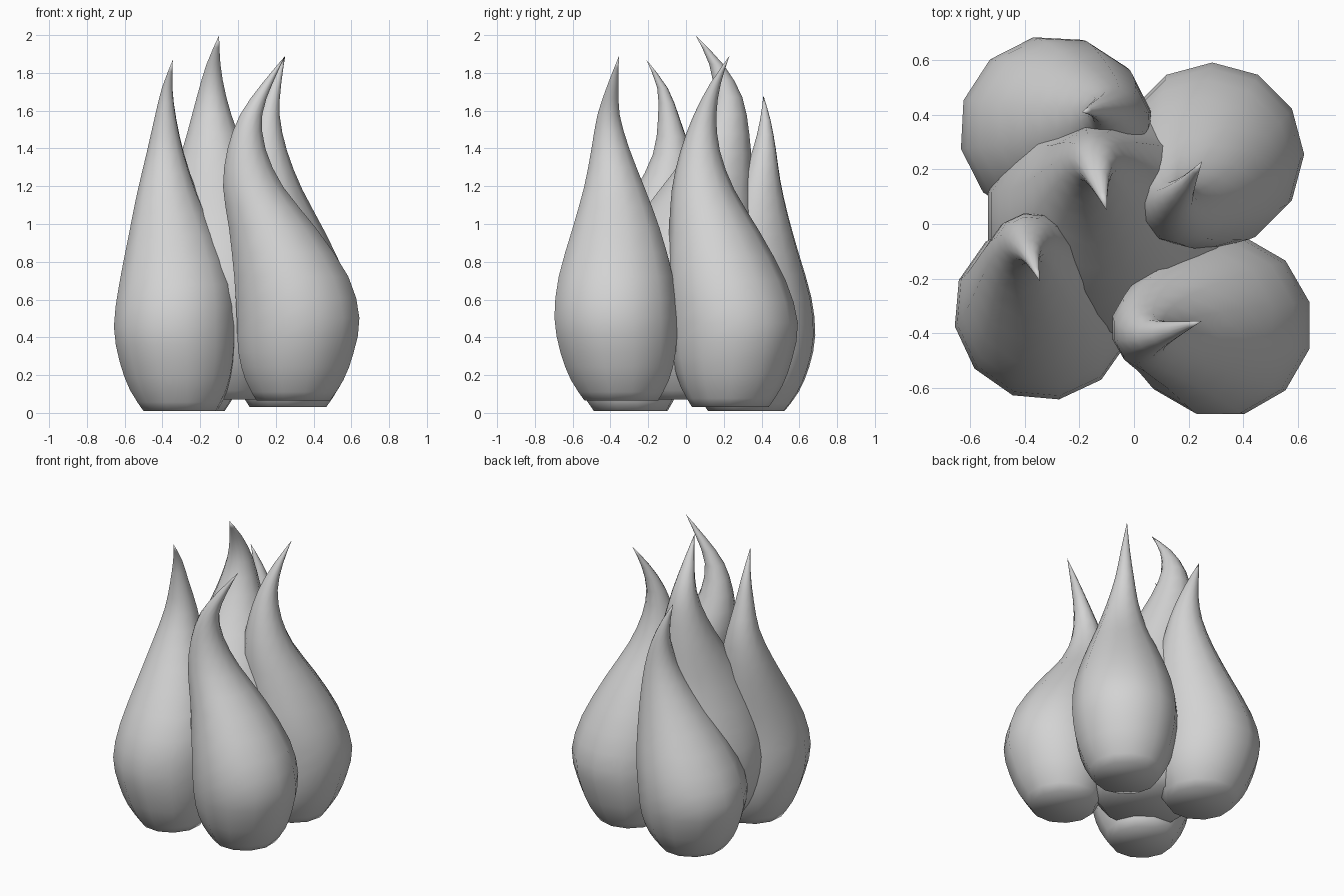
import bpy
import bmesh
from math import cos, sin, tau, radians
from mathutils import Vector

SIDES = 12

old = bpy.data.objects.get("Cube")
if old:
    bpy.data.objects.remove(old, do_unlink=True)

# Single plain material
grey = bpy.data.materials.new("mid_grey")
grey.use_nodes = True
grey.diffuse_color = (0.65, 0.65, 0.65, 1)
grey.node_tree.nodes["Principled BSDF"].inputs["Base Color"].default_value = (0.65, 0.65, 0.65, 1)

# Shared teardrop profile: height fraction, radius fraction
FOOT = [(0, .6), (.06, .8), (.14, .94)]
BODY = [(.24, 1), (.36, .93), (.5, .71), (.62, .49), (.73, .31), (.83, .18), (.92, .085), (1, 0)]


def smooth_chain(points):
    """Insert a curved midpoint between each pair of sections."""
    result = [points[0]]
    for i in range(len(points) - 1):
        before = points[max(i - 1, 0)]
        after = points[min(i + 2, len(points) - 1)]
        result.append(((points[i] + points[i + 1]) * 9 - before - after) / 16)
        result.append(points[i + 1])
    return result


def flame(name, base, top, radius, turn, xs, ys):
    """Teardrop lofted along a curved spine, from a flat foot to a pointed tip."""
    bm = bmesh.new()
    sections = []
    # The foot tucks in slightly toward the middle of the cluster
    for t, r in FOOT:
        tuck = 0.92 + t / 3
        sections.append(Vector((xs[0] * tuck, ys[0] * tuck, t, r)))
    for (t, r), x, y in zip(BODY, xs, ys):
        sections.append(Vector((x, y, t, r)))

    angles = [radians(turn) + tau * i / SIDES for i in range(SIDES)]
    rings = []
    for x, y, t, r in smooth_chain(sections)[:-1]:
        z = base + t * (top - base)
        rings.append([bm.verts.new((x + radius * r * cos(a), y + radius * r * sin(a), z))
                      for a in angles])
    tip = bm.verts.new((xs[-1], ys[-1], top))

    # Foot cap, side walls and pointed tip
    bm.faces.new(rings[0][::-1])
    for i in range(SIDES):
        j = (i + 1) % SIDES
        for low, high in zip(rings, rings[1:]):
            bm.faces.new((low[i], low[j], high[j], high[i]))
        bm.faces.new((rings[-1][i], rings[-1][j], tip))
    for face in bm.faces:
        face.smooth = True

    mesh = bpy.data.meshes.new(name)
    bm.to_mesh(mesh)
    bm.free()
    mesh.materials.append(grey)
    bpy.context.collection.objects.link(bpy.data.objects.new(name, mesh))


# Spine positions run from the widest section up to the tip
flame("front_right_flame", .01, 1.87, .33, 10,
      (-.332, -.327, -.348, -.375, -.385, -.385, -.375, -.345),
      (-.318, -.29, -.2, -.12, -.075, -.09, -.125, -.21))
flame("front_left_flame", .065, 1.89, .336, 15,
      (.318, .282, .183, .08, .045, .07, .155, .25),
      (-.372, -.372, -.37, -.38, -.4, -.41, -.385, -.355))
flame("back_left_flame", .03, 1.89, .337, 0,
      (.287, .265, .22, .175, .155, .16, .2, .25),
      (.255, .215, .15, .09, .075, .1, .155, .23))
flame("back_right_flame", .01, 1.68, .345, 12,
      (-.297, -.253, -.178, -.12, -.09, -.1, -.14, -.19),
      (.347, .35, .357, .375, .395, .415, .42, .41))
flame("centre_flame", .07, 2, .45, 15,
      (-.1, -.09, -.1, -.12, -.135, -.14, -.13, -.1),
      (0, .01, .06, .14, .2, .22, .16, .05))
